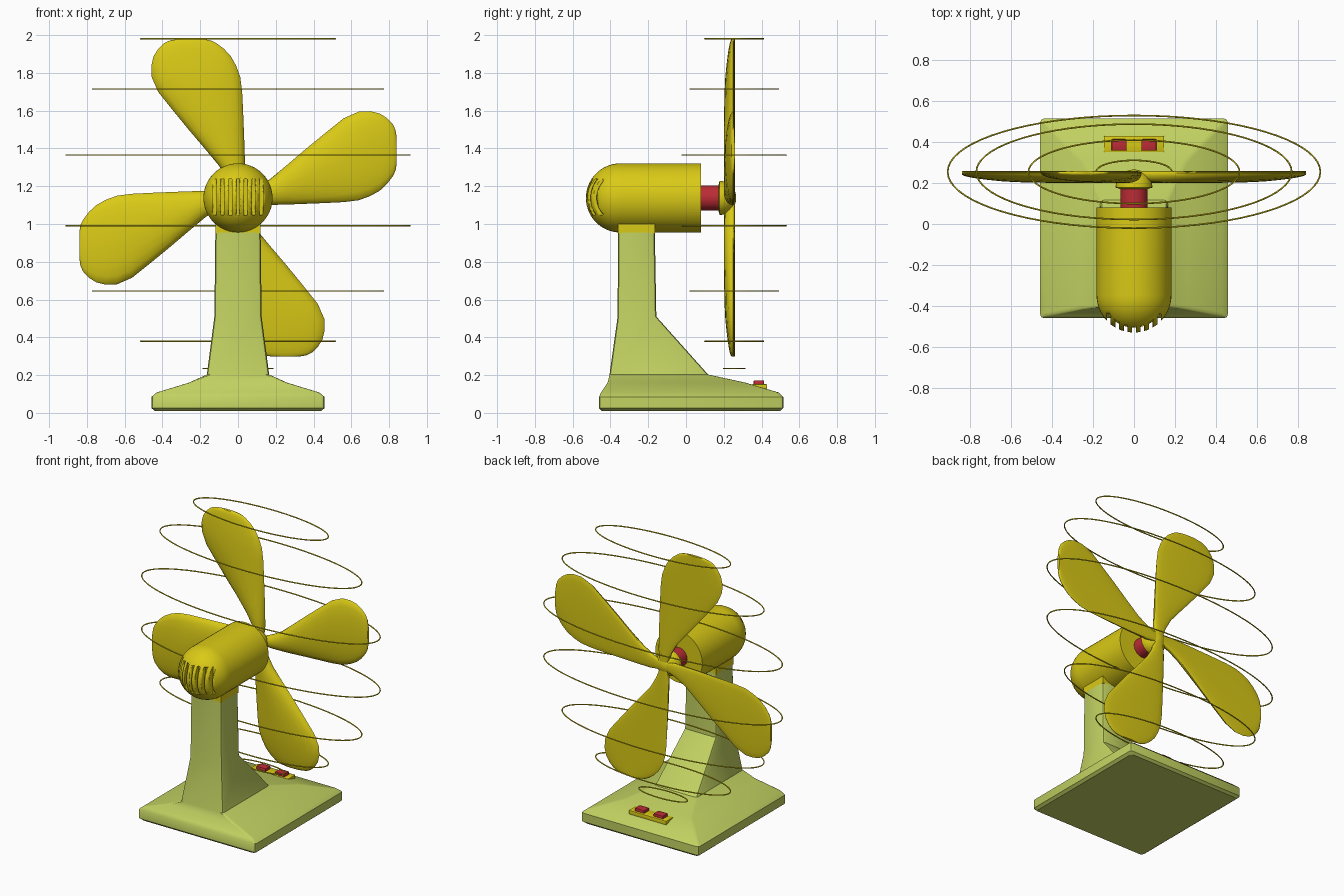
import bpy, bmesh, math
from mathutils import Matrix, Vector

cube = bpy.data.objects.get("Cube")
if cube:
    bpy.data.objects.remove(cube, do_unlink=True)

AXIS_Z = 1.138      # height of the motor axis
FAN_Y = 0.25        # plane of the blades


def material(name, rgb):
    m = bpy.data.materials.new(name)
    m.use_nodes = True
    m.diffuse_color = (*rgb, 1)
    m.node_tree.nodes["Principled BSDF"].inputs["Base Color"].default_value = (*rgb, 1)
    return m


yellow = material("yellow enamel", (0.70, 0.59, 0.008))
green = material("pale green enamel", (0.54, 0.64, 0.12))
red = material("red plastic", (0.50, 0.025, 0.035))


def finish(name, bm, mat, angle=35):
    bmesh.ops.recalc_face_normals(bm, faces=bm.faces[:])
    mesh = bpy.data.meshes.new(name)
    bm.to_mesh(mesh)
    bm.free()
    ob = bpy.data.objects.new(name, mesh)
    bpy.context.collection.objects.link(ob)
    mesh.materials.append(mat)
    bpy.ops.object.select_all(action='DESELECT')
    ob.select_set(True)
    bpy.context.view_layer.objects.active = ob
    bpy.ops.object.shade_smooth_by_angle(angle=math.radians(angle))
    return ob


def loft(rings, bm=None):
    """Skin closed rings of equal length and cap both ends."""
    bm = bm or bmesh.new()
    loops = [[bm.verts.new(p) for p in ring] for ring in rings]
    n = len(loops[0])
    for a, b in zip(loops, loops[1:]):
        for i in range(n):
            j = (i + 1) % n
            bm.faces.new((a[i], a[j], b[j], b[i]))
    bm.faces.new(loops[0])
    bm.faces.new(loops[-1])
    return bm


def lathe(name, profile, mat, sides=48):
    """Revolve (y, radius) pairs about the motor axis."""
    turn = [2 * math.pi * i / sides for i in range(sides)]
    rings = [[(r * math.cos(t), y, AXIS_Z + r * math.sin(t)) for t in turn]
             for y, r in profile]
    return finish(name, loft(rings), mat)


def add_box(bm, low, high):
    low, high = Vector(low), Vector(high)
    m = Matrix.Translation((low + high) / 2) @ Matrix.Diagonal((*(high - low), 1))
    bmesh.ops.create_cube(bm, size=1, matrix=m)


def box(name, low, high, mat, bevel=0):
    bm = bmesh.new()
    add_box(bm, low, high)
    if bevel:
        bmesh.ops.bevel(bm, geom=bm.edges[:], offset=bevel, segments=2,
                        profile=0.5, affect='EDGES')
    return finish(name, bm, mat)


# Base and column: rectangular sections (half width, front y, back y, z)
sections = [
    (0.44, -0.445, 0.50, 0.01), (0.458, -0.46, 0.515, 0.025),
    (0.458, -0.46, 0.515, 0.085), (0.43, -0.45, 0.49, 0.108),
    (0.26, -0.415, 0.315, 0.16), (0.165, -0.405, 0.117, 0.203),
    (0.125, -0.362, -0.157, 0.51), (0.12, -0.36, -0.165, 0.955),
]


def rounded_rect(w, y0, y1, z, r=0.018):
    pts = []
    for k, (cx, cy) in enumerate([(w, y1), (-w, y1), (-w, y0), (w, y0)]):
        sx, sy = math.copysign(1, cx), (1 if k < 2 else -1)
        for step in range(3):
            t = math.pi / 2 * k + math.pi / 4 * step
            pts.append((cx - sx * r + r * math.cos(t), cy - sy * r + r * math.sin(t), z))
    return pts


finish("base_and_column", loft([rounded_rect(*s) for s in sections]), green, 30)
box("motor_mount", (-0.12, -0.36, 0.95), (0.12, -0.165, 1.0), yellow)

# Motor housing: cylinder with a domed front
R, DOME_Y = 0.183, -0.347
dome = [(DOME_Y - R * math.cos(a), R * math.sin(a))
        for a in [math.radians(1 + 89 * i / 14) for i in range(15)]]
housing = lathe("motor_housing", dome + [(0.08, R)], yellow)

# Vent slots cut into the dome
cutter_bm = bmesh.new()
for i in range(7):
    x = -0.123 + 0.041 * i
    depth = DOME_Y - math.sqrt(R * R - x * x) + 0.042
    add_box(cutter_bm, (x - 0.009, -0.6, 1.047), (x + 0.009, depth, 1.237))
cutter = finish("vent_cutter", cutter_bm, yellow)
cutter.hide_render = True
mod = housing.modifiers.new("vents", 'BOOLEAN')
mod.operation = 'DIFFERENCE'
mod.object = cutter
mod.solver = 'EXACT'
bpy.context.view_layer.objects.active = housing
bpy.ops.object.modifier_apply(modifier=mod.name)
bpy.data.objects.remove(cutter, do_unlink=True)

# Shaft and domed hub
lathe("shaft", [(0.07, 0.066), (0.19, 0.066)], red, 32)
hub = [(0.178 + 0.088 * math.sin(a), 0.09 * math.cos(a))
       for a in [math.radians(88 * i / 10) for i in range(11)]]
lathe("hub", [(0.172, 0.07)] + hub, yellow, 32)

# Blades: (distance from the axis, left edge, right edge, bulge)
blade_rows = [
    (0.03, -0.03, 0.03, 0.04), (0.10, -0.06, 0.038, 0.045),
    (0.17, -0.10, 0.037, 0.05), (0.26, -0.175, 0.035, 0.05),
    (0.36, -0.26, 0.031, 0.05), (0.46, -0.342, 0.027, 0.048),
    (0.56, -0.422, 0.022, 0.046), (0.64, -0.457, 0.012, 0.042),
    (0.70, -0.459, -0.01, 0.036), (0.75, -0.447, -0.038, 0.03),
    (0.79, -0.422, -0.075, 0.024), (0.82, -0.39, -0.115, 0.018),
    (0.834, -0.36, -0.145, 0.013), (0.84, -0.32, -0.18, 0.009),
]


def blade_ring(h, left, right, bulge, count=20):
    ring = []
    for i in range(count):
        t = 2 * math.pi * i / count
        s = math.sin(t)
        y = FAN_Y - s * (bulge if s > 0 else 0.01)
        ring.append(((left + right) / 2 - (right - left) / 2 * math.cos(t), y, h))
    return ring


for k in range(4):
    bm = loft([blade_ring(*row) for row in blade_rows])
    place = Matrix.Translation((0, 0, AXIS_Z)) @ Matrix.Rotation(k * math.pi / 2, 4, 'Y')
    bmesh.ops.transform(bm, matrix=place, verts=bm.verts[:])
    finish(f"blade_{k + 1}", bm, yellow, 50)

# Guard: stacked elliptical wire rings (z, half width, half depth)
guard = [(1.98, 0.515, 0.155), (1.715, 0.77, 0.233), (1.365, 0.91, 0.275),
         (0.99, 0.91, 0.275), (0.645, 0.77, 0.233), (0.38, 0.515, 0.155),
         (0.235, 0.185, 0.056)]
for k, (z, a, b) in enumerate(guard):
    curve = bpy.data.curves.new(f"guard_ring_{k + 1}", 'CURVE')
    curve.dimensions = '3D'
    curve.bevel_depth = 0.004
    curve.bevel_resolution = 1
    wire = curve.splines.new('POLY')
    wire.points.add(71)
    wire.use_cyclic_u = True
    for i, p in enumerate(wire.points):
        t = 2 * math.pi * i / 72
        p.co = (a * math.cos(t), 0.255 + b * math.sin(t), z, 1)
    curve.materials.append(yellow)
    bpy.context.collection.objects.link(bpy.data.objects.new(curve.name, curve))

# Switch panel with two buttons
box("switch_panel", (-0.147, 0.35, 0.12), (0.147, 0.43, 0.152), yellow, 0.004)
for side, x in (("left", 0.073), ("right", -0.073)):
    box(f"{side}_button", (x - 0.037, 0.358, 0.14), (x + 0.037, 0.414, 0.172), red, 0.005)
